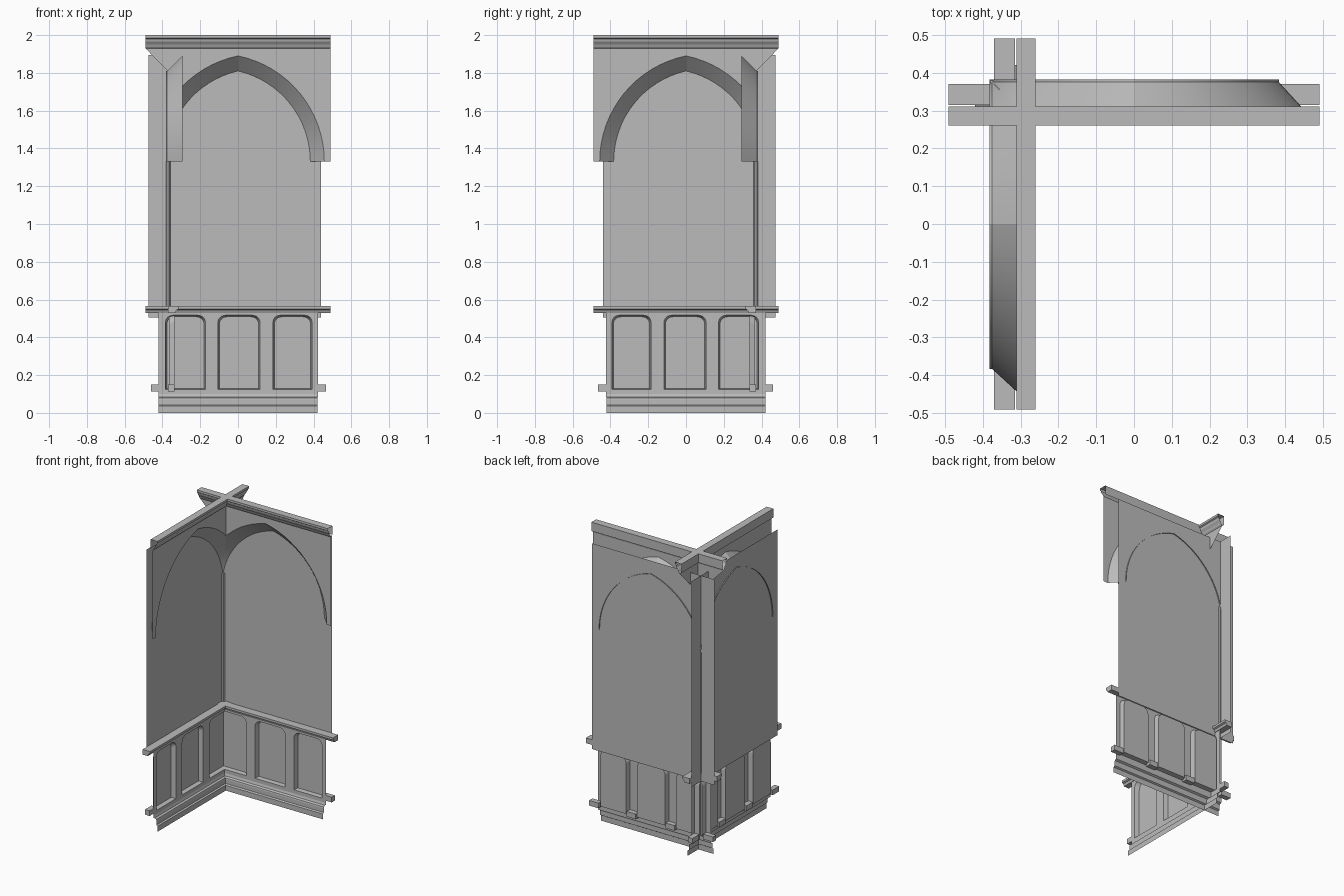
import bpy, bmesh, math
from mathutils import Matrix, Vector

cube = bpy.data.objects.get("Cube")
if cube:
    bpy.data.objects.remove(cube, do_unlink=True)

stone = bpy.data.materials.new("pale_grey_plaster")
stone.use_nodes = True
GREY = (0.5, 0.5, 0.5, 1)
stone.diffuse_color = GREY
stone.node_tree.nodes["Principled BSDF"].inputs["Base Color"].default_value = GREY

# Swaps the back wall (along x) onto the side wall (along y)
SWAP = Matrix(((0, -1, 0, 0), (-1, 0, 0, 0), (0, 0, 1, 0), (0, 0, 0, 1)))


def add_object(name, bm, smooth):
    mesh = bpy.data.meshes.new(name)
    bm.to_mesh(mesh)
    mesh.materials.append(stone)
    if smooth:
        for poly in mesh.polygons:
            poly.use_smooth = True
        mesh.set_sharp_from_angle(angle=math.radians(20))
    bpy.context.scene.collection.objects.link(bpy.data.objects.new(name, mesh))


def finish(name, bm, smooth=False, closed=False):
    """Make the part for the back wall and its mirror for the side wall."""
    bmesh.ops.recalc_face_normals(bm, faces=bm.faces)
    if not closed and sum(f.normal.y * f.calc_area() for f in bm.faces) > 0:
        bmesh.ops.reverse_faces(bm, faces=bm.faces)
    add_object("back_" + name, bm, smooth)
    bm.transform(SWAP)
    bmesh.ops.reverse_faces(bm, faces=bm.faces)
    add_object("side_" + name, bm, smooth)
    bm.free()


def loop_edges(bm, points, y):
    verts = [bm.verts.new((x, y, z)) for x, z in points]
    edges = [bm.edges.new((v, verts[i - 1])) for i, v in enumerate(verts)]
    return verts, edges


def bridge(bm, a, b, cyclic):
    for i in range(0 if cyclic else 1, len(a)):
        bm.faces.new((a[i - 1], a[i], b[i], b[i - 1]))


def moulding(name, profile, x0, x1, closed=False):
    """Sweep a (y, z) profile along x."""
    bm = bmesh.new()
    ends = [[bm.verts.new((x, y, z)) for y, z in profile] for x in (x0, x1)]
    bridge(bm, ends[0], ends[1], closed)
    if closed:
        for end in ends:
            bm.faces.new(end)
    finish(name, bm, closed=closed)


def pointed_arch(half_width, rise, spring, steps=16):
    """Two-centred arch, from the right springing to the left one."""
    c = (rise ** 2 - half_width ** 2) / (2 * half_width)
    r = half_width + c
    top = math.acos(c / r)
    right = [(r * math.cos(top * i / steps) - c, spring + r * math.sin(top * i / steps))
             for i in range(steps + 1)]
    return right + [(-x, z) for x, z in reversed(right[:-1])]


SPRING = 1.33
FRONT, BACK = 0.295, 0.375
outer = pointed_arch(0.457, 0.56, SPRING)
inner = pointed_arch(0.383, 0.48, SPRING)

# Flat upper wall panel, running past the corner
bm = bmesh.new()
bm.faces.new([bm.verts.new((x, BACK, z)) for x, z in
              ((-0.475, 0.505), (0.44, 0.505), (0.44, 1.895), (-0.475, 1.895))])
finish("wall_panel", bm)

# Splayed arch reveal, mitred at the corner
bm = bmesh.new()
rows = [[bm.verts.new((x, y, z)) for x, z in curve]
        for curve, y in ((outer, FRONT), (inner, BACK), (inner, BACK + 0.007))]
bridge(bm, rows[0], rows[1], False)
bridge(bm, rows[1], rows[2], False)
bmesh.ops.bisect_plane(bm, geom=bm.verts[:] + bm.edges[:] + bm.faces[:], dist=1e-5,
                       plane_co=(0, 0, 0), plane_no=(1, 1, 0), clear_inner=True)
finish("arch_reveal", bm, smooth=True)

# Spandrel around the arch, with a slanted tail behind the corner
bm = bmesh.new()
outline = [(-0.49, 1.93), (0.49, 1.93), (0.49, SPRING)]
outline += [p for p in outer if p[0] > -0.29] + [(-FRONT, 1.73)]
loop_edges(bm, outline, FRONT)
bmesh.ops.triangle_fill(bm, use_beauty=True, edges=bm.edges[:])
finish("spandrel", bm)

# Cornice, chair rail and skirting
moulding("cornice", ((0.31, 1.94), (0.31, 2.0), (0.26, 2.0), (0.26, 1.985), (0.268, 1.98),
                     (0.272, 1.965), (0.283, 1.95), (0.288, 1.938), (0.295, 1.93)), -0.49, 0.49)
moulding("chair_rail", ((0.37, 0.565), (0.315, 0.565), (0.315, 0.55), (0.325, 0.545),
                        (0.332, 0.53), (0.37, 0.53)), -0.49, 0.49, closed=True)
moulding("skirting", ((0.335, 0.1), (0.33, 0.085), (0.318, 0.078), (0.316, 0.07),
                      (0.316, 0.042), (0.306, 0.036), (0.306, 0)), -0.42, 0.42)


# Wainscot board with three round-shouldered recesses
def recess(x0, x1, inset=0.0, radius=0.04):
    x0, x1, z0, z1 = x0 + inset, x1 - inset, 0.125 + inset / 2, 0.517 - inset
    pts = [(x0, z0), (x1, z0)]
    for cx, start in ((x1 - radius, 0), (x0 + radius, 90)):
        for i in range(7):
            a = math.radians(start + 15 * i)
            pts.append((cx + radius * math.cos(a), z1 - radius + radius * math.sin(a)))
    return pts


panels = ((-0.385, -0.172), (-0.107, 0.117), (0.184, 0.393))
bm = bmesh.new()
_, edges = loop_edges(bm, ((-0.42, 0.085), (0.424, 0.085), (0.424, 0.535), (-0.42, 0.535)), 0.335)
rims = []
for x0, x1 in panels:
    rim, rim_edges = loop_edges(bm, recess(x0, x1), 0.335)
    rims.append(rim)
    edges += rim_edges
bmesh.ops.triangle_fill(bm, use_beauty=True, edges=edges)
for rim, (x0, x1) in zip(rims, panels):
    floor = [bm.verts.new((x, 0.365, z)) for x, z in recess(x0, x1, 0.008)]
    bridge(bm, rim, floor, True)
    bm.faces.new(floor)
finish("wainscot", bm)

# Small sill blocks behind the stiles, showing at the ends
bm = bmesh.new()
for x0, x1 in ((-0.46, -0.388), (-0.172, -0.107), (0.117, 0.184), (0.396, 0.465)):
    place = Matrix.Translation(Vector(((x0 + x1) / 2, 0.353, 0.132)))
    bmesh.ops.create_cube(bm, size=1, matrix=place @ Matrix.Diagonal((x1 - x0, 0.034, 0.035, 1)))
finish("sill_blocks", bm, closed=True)

# Slim bead in the inner corner
bm = bmesh.new()
bmesh.ops.create_cone(bm, cap_ends=True, segments=8, radius1=0.012, radius2=0.012, depth=0.87,
                      matrix=Matrix.Translation((-0.37, 0.37, 0.995)))
add_object("corner_bead", bm, False)
bm.free()
